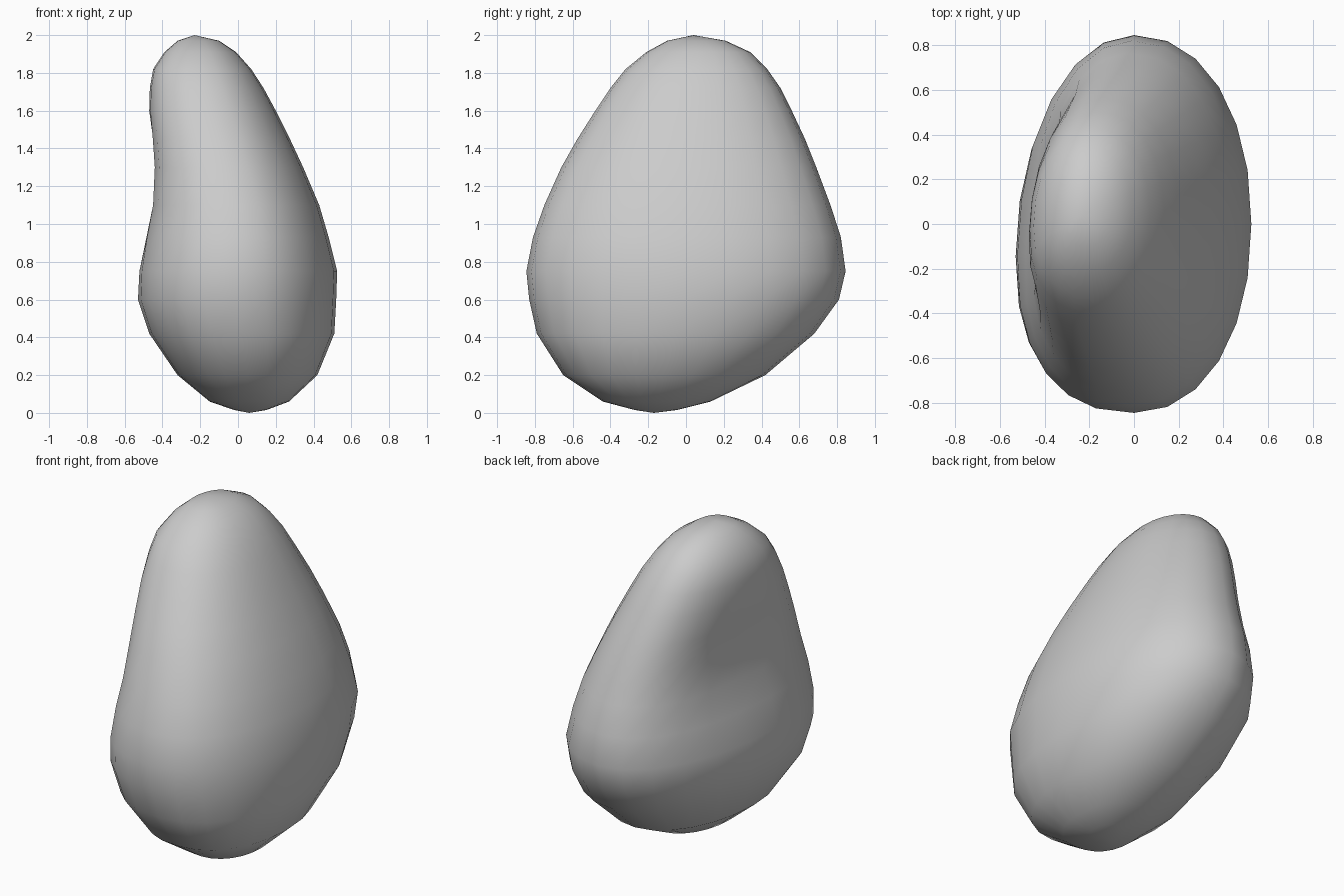
import bpy
import bmesh
import math

cube = bpy.data.objects.get("Cube")
if cube:
    bpy.data.objects.remove(cube, do_unlink=True)

SEGMENTS = 24

# Horizontal sections of the stone: height, x min, x max, y min, y max
SECTIONS = [
    (.015, -.02, .15, -.27, -.05),
    (.06, -.15, .27, -.44, .13),
    (.2, -.32, .42, -.65, .42),
    (.42, -.47, .51, -.79, .68),
    (.6, -.53, .52, -.83, .81),
    (.75, -.525, .525, -.845, .845),
    (.93, -.5, .48, -.81, .82),
    (1.1, -.475, .43, -.75, .765),
    (1.3, -.47, .345, -.66, .69),
    (1.45, -.475, .275, -.575, .63),
    (1.6, -.48, .2, -.48, .56),
    (1.72, -.47, .135, -.4, .5),
    (1.82, -.45, .07, -.32, .43),
    (1.91, -.39, -.01, -.21, .34),
    (1.97, -.32, -.1, -.1, .21),
]
BOTTOM = (.06, -.17, 0)
TOP = (-.23, .04, 2)


def signed_power(value, exponent):
    return math.copysign(abs(value) ** exponent, value)


def section_point(section, angle):
    """Point on a lopsided rounded section, with a shallow hollow on one side."""
    z, x_min, x_max, y_min, y_max = section
    c, s = math.cos(angle), math.sin(angle)
    mid_x, mid_y = (x_min + x_max) / 2, (y_min + y_max) / 2
    fullness = 2.15
    if c < 0:
        # the widest spot on the hollow side sits nearer the front
        mid_y -= .14 * (y_max - y_min) / 1.7
        fullness = 2.0 if s > 0 else 2.4
    x = mid_x + (x_max - x_min) / 2 * signed_power(c, 2 / fullness)
    reach = y_max - mid_y if s > 0 else mid_y - y_min
    y = mid_y + reach * signed_power(s, 2 / fullness)
    if c < 0:
        hollow = math.exp(-((y - .12) / .38) ** 2 - ((z - 1.22) / .3) ** 2)
        x -= .06 * c * hollow
    return x, y, z


# Stone body: lofted sections closed at both ends
bm = bmesh.new()
rings = [
    [bm.verts.new(section_point(sec, 2 * math.pi * i / SEGMENTS)) for i in range(SEGMENTS)]
    for sec in SECTIONS
]
bottom, top = bm.verts.new(BOTTOM), bm.verts.new(TOP)
for i in range(SEGMENTS):
    j = (i + 1) % SEGMENTS
    for low, high in zip(rings, rings[1:]):
        bm.faces.new((low[i], low[j], high[j], high[i]))
    bm.faces.new((bottom, rings[0][j], rings[0][i]))
    bm.faces.new((top, rings[-1][i], rings[-1][j]))
bmesh.ops.recalc_face_normals(bm, faces=bm.faces)
for face in bm.faces:
    face.smooth = True

mesh = bpy.data.meshes.new("stone")
bm.to_mesh(mesh)
bm.free()
stone = bpy.data.objects.new("stone", mesh)
bpy.context.collection.objects.link(stone)

# Plain grey surface
grey = bpy.data.materials.new("stone grey")
grey.use_nodes = True
color = (.6, .6, .6, 1)
grey.diffuse_color = color
grey.node_tree.nodes["Principled BSDF"].inputs["Base Color"].default_value = color
mesh.materials.append(grey)
